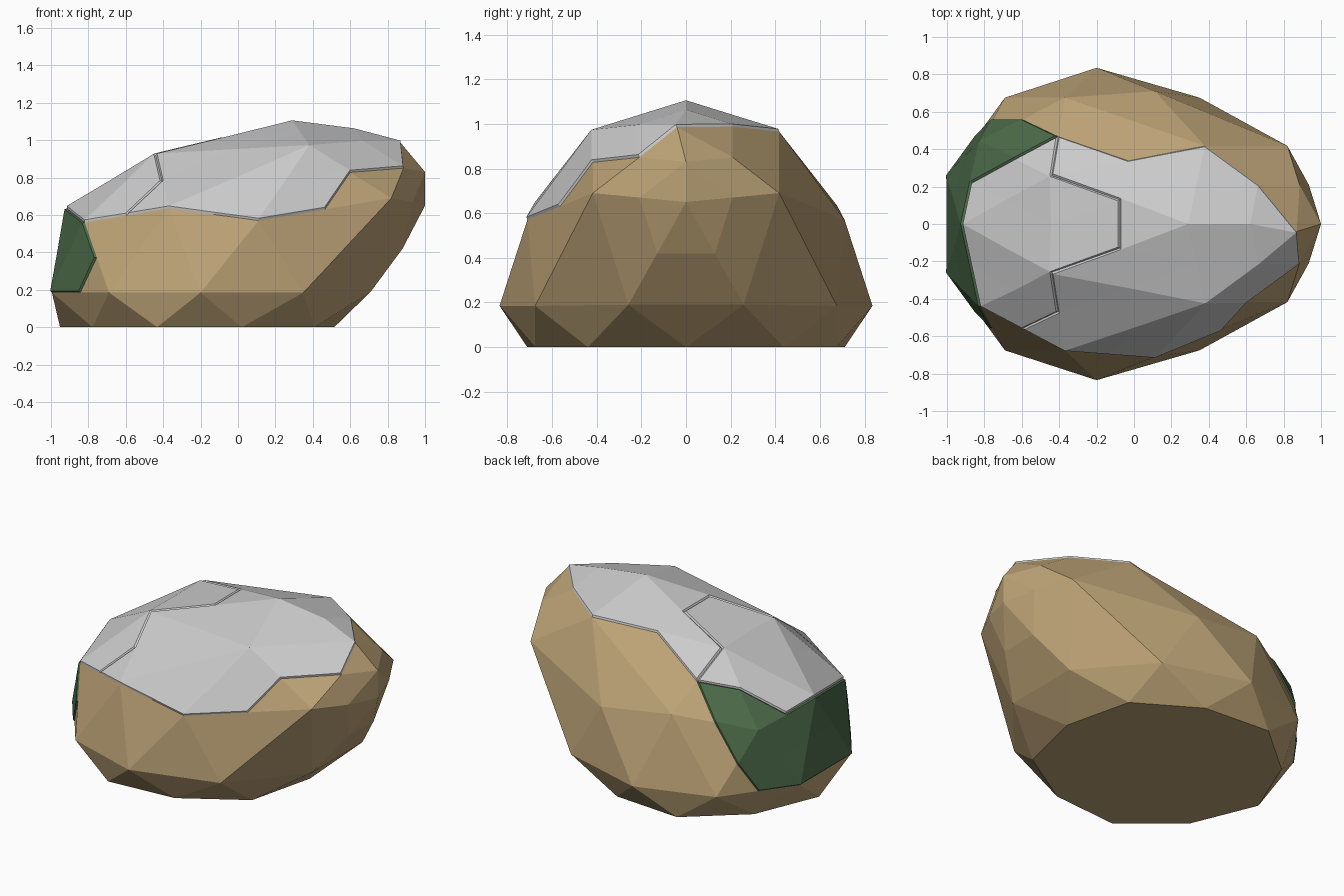
import bpy, bmesh
from mathutils import Vector

if "Cube" in bpy.data.objects:
    bpy.data.objects.remove(bpy.data.objects["Cube"])


def material(name, rgb):
    m = bpy.data.materials.new(name)
    m.diffuse_color = (*rgb, 1)
    m.use_nodes = True
    m.node_tree.nodes["Principled BSDF"].inputs["Base Color"].default_value = m.diffuse_color
    return m


def add_object(name, bm, mat=None):
    me = bpy.data.meshes.new(name)
    bm.to_mesh(me)
    ob = bpy.data.objects.new(name, me)
    bpy.context.collection.objects.link(ob)
    if mat:
        me.materials.append(mat)
    return ob


def inside(p, poly):
    hit = False
    for (ax, ay), (bx, by) in zip(poly, poly[1:] + poly[:1]):
        if (ay > p.y) != (by > p.y) and p.x < ax + (p.y - ay) * (bx - ax) / (by - ay):
            hit = not hit
    return hit


# Boulder: icosphere rings leaned toward +x, flattened underneath.
# Per ring height: (x, z) of its vertices from left to right.
rings = {
    0.0: [(-.995, .185), (-.69, .185), (-.2, .185), (.35, .185), (.71, .19)],
    0.45: [(-.82, .56), (.11, .57), (1.05, .65)],
    0.53: [(-.915, .635), (-.37, .635), (.82, .69)],
    0.85: [(-.44, .92), (.38, .965), (.95, 1.01)],
    1.0: [(.29, 1.095)],
}
bm = bmesh.new()
bmesh.ops.create_icosphere(bm, subdivisions=2, radius=1)
source = [(v, v.co.copy()) for v in bm.verts]
for v, c in source:
    w = c.z
    if w < -.1:
        v.co = (-.2 + .84 * c.x, .835 * c.y, 0)
        continue
    key = min(rings, key=lambda k: abs(k - w))
    us = sorted({round(s.x, 2) for _, s in source if abs(s.z - w) < .02})
    i = min(range(len(us)), key=lambda j: abs(us[j] - c.x))
    x, z = rings[key][min(i, len(rings[key]) - 1)]
    v.co = (x, .835 * c.y, z)

# Chip the overhanging nose after splitting the facets
bmesh.ops.subdivide_edges(bm, edges=bm.edges[:], cuts=1, use_grid_fill=True)
for old, new in (((1.05, 0, .65), (1, 0, .65)), ((.95, 0, 1.01), (.87, -.04, .985))):
    v = min(bm.verts, key=lambda q: (q.co - Vector(old)).length)
    v.co = new
bm.normal_update()
add_object("rock_body", bm, material("rock", (.50, .36, .18)))

# Raised patches, outlined as seen from above
snow_main = [(.87, -.04), (.67, .21), (.38, .42), (-.03, .34), (-.40, .47), (-.44, .26),
             (-.07, .13), (-.07, -.13), (-.44, -.26), (-.40, -.47), (-.59, -.56),
             (-.37, -.68), (.11, -.71), (.47, -.56), (.6, -.42), (.88, -.21)]
snow_side = [(-.07, .13), (-.44, .26), (-.40, .47), (-.63, .35), (-.87, .22), (-.92, 0),
             (-.87, -.22), (-.82, -.44), (-.59, -.56), (-.40, -.47), (-.44, -.26), (-.07, -.13)]
moss = [(-.87, .22), (-.63, .35), (-.40, .47), (-.59, .56), (-.755, .56), (-.845, .47),
        (-1, .26), (-1, -.26), (-.845, -.47), (-.755, -.56), (-.82, -.44), (-.87, -.22), (-.92, 0)]


def patch(name, outline, mat=None):
    pb = bm.copy()
    drop = []
    for f in pb.faces:
        c = f.calc_center_median()
        if not (c.z > .2 and f.normal.z > 0 and inside(c, outline)):
            drop.append(f)
    bmesh.ops.delete(pb, geom=drop, context='FACES')
    bmesh.ops.inset_region(pb, faces=pb.faces[:], thickness=.008, depth=.01,
                           use_boundary=True, use_even_offset=True)
    return add_object(name, pb, mat)


patch("upper_cap", snow_main)
patch("side_cap", snow_side)
patch("moss_patch", moss, material("moss", (.07, .14, .065)))
bm.free()
